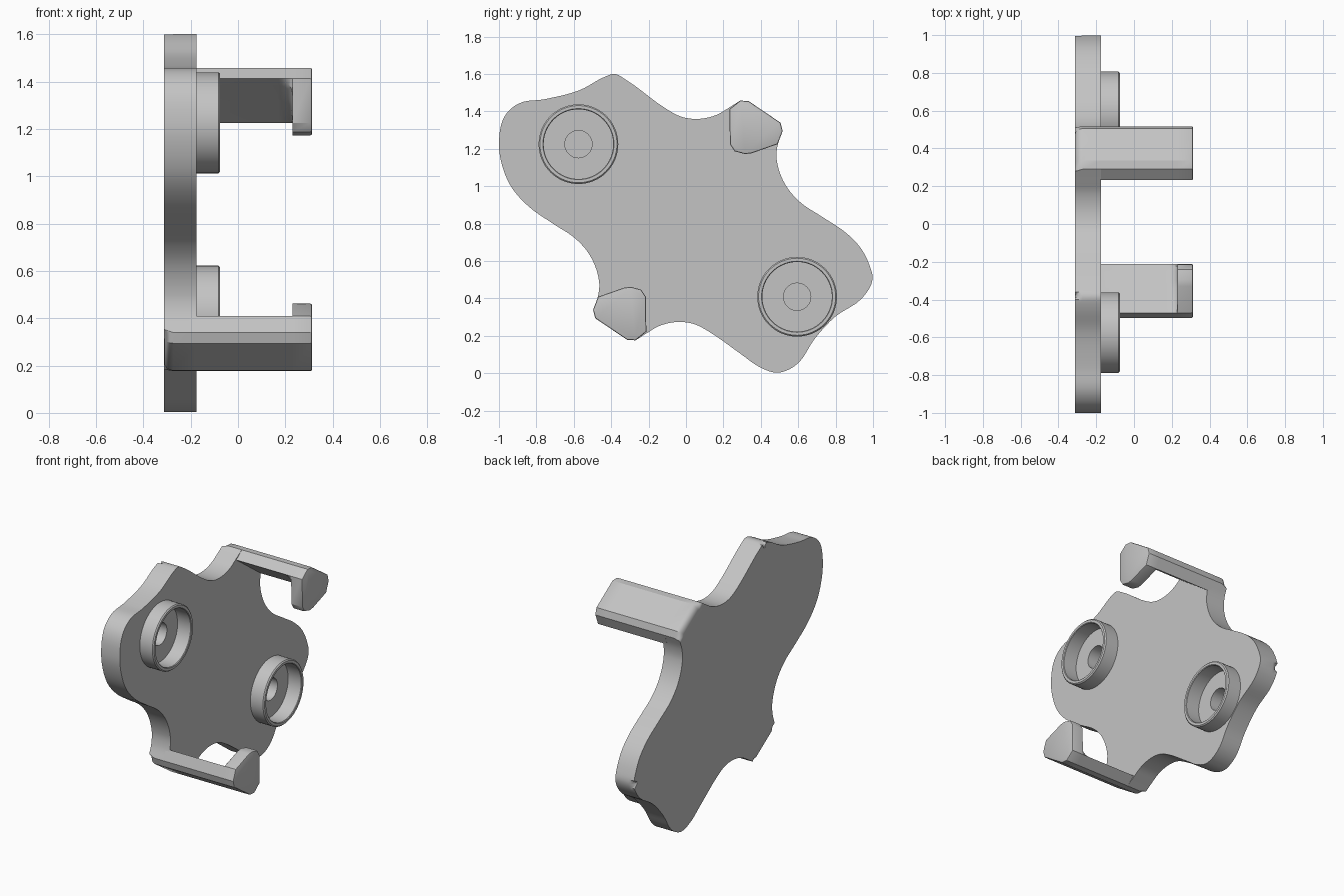
import bpy
import bmesh
import math
from mathutils import Vector, geometry

cube = bpy.data.objects.get("Cube")
if cube:
    bpy.data.objects.remove(cube)

BACK, FACE, TIP = -0.313, -0.175, 0.313   # plate back, plate face, hook end
CENTRE = Vector((0.01, 0.817))            # half-turn centre in the (y, z) plane

grey = bpy.data.materials.new("plain grey")
grey.use_nodes = True
grey.diffuse_color = (0.55, 0.55, 0.55, 1)
grey.node_tree.nodes["Principled BSDF"].inputs["Base Color"].default_value = grey.diffuse_color


def finish(bm, name):
    """Turn a bmesh into a shaded object."""
    bmesh.ops.recalc_face_normals(bm, faces=bm.faces)
    mesh = bpy.data.meshes.new(name)
    bm.to_mesh(mesh)
    bm.free()
    mesh.materials.append(grey)
    obj = bpy.data.objects.new(name, mesh)
    bpy.context.collection.objects.link(obj)
    return obj


def shade(obj):
    bpy.ops.object.select_all(action='DESELECT')
    obj.select_set(True)
    bpy.context.view_layer.objects.active = obj
    bpy.ops.object.shade_smooth_by_angle(angle=math.radians(30))


def vectors(pairs):
    return [Vector(p) for p in pairs]


def half_turn(points):
    return [2 * CENTRE - p for p in points]


def loft(sections, close=False):
    """Join equal (x, points) sections into a closed skin."""
    bm = bmesh.new()
    rings = [[bm.verts.new((x, p.x, p.y)) for p in pts] for x, pts in sections]
    pairs = list(zip(rings, rings[1:]))
    for a, b in pairs:
        for i in range(len(a)):
            j = (i + 1) % len(a)
            bm.faces.new((a[i], a[j], b[j], b[i]))
    caps = [bm.faces.new(rings[0]), bm.faces.new(rings[-1])]
    return bm, caps


def round_rim(bm, cap, size, steps):
    bmesh.ops.bevel(bm, geom=list(cap.edges), offset=size, segments=steps,
                    profile=0.5, affect='EDGES', clamp_overlap=False)


def smooth_outline(points, corners, steps=5):
    """Closed smooth line through the points, kept sharp at the corners."""
    n = len(points)

    def tangent(i, chord):
        if i in corners:
            return chord.normalized()
        before = (points[i] - points[i - 1]).normalized()
        after = (points[(i + 1) % n] - points[i]).normalized()
        return (before + after).normalized()

    line = []
    for i in range(n):
        j = (i + 1) % n
        a, b = points[i], points[j]
        if i in corners and j in corners:
            line.append(a)
            continue
        chord = b - a
        reach = chord.length / 3
        line += geometry.interpolate_bezier(
            a, a + tangent(i, chord) * reach,
            b - tangent(j, chord) * reach, b, steps + 1)[:-1]
    return [Vector(p[:2]) for p in line]


# Outline pieces: the hook side is shared by a half turn, the two lobes differ
hook_corner = vectors([(0.29, 1.458), (0.335, 1.455), (0.505, 1.34), (0.517, 1.295)])
notch = vectors([(-0.1, 1.41), (-0.02, 1.37), (0.07, 1.36), (0.16, 1.38), (0.23, 1.42)])
flank = vectors([(0.49, 1.22), (0.485, 1.14), (0.53, 1.01), (0.61, 0.915), (0.73, 0.835)])
side = notch + hook_corner + flank
low_lobe = vectors([(0.85, 0.755), (0.93, 0.675), (0.98, 0.58), (0.997, 0.5), (0.94, 0.4),
                    (0.795, 0.3), (0.685, 0.18), (0.61, 0.065), (0.55, 0.02),
                    (0.485, 0.003), (0.39, 0.035), (0.3, 0.098)])
high_lobe = vectors([(-0.837, 0.888), (-0.93, 0.99), (-0.98, 1.1), (-1, 1.225),
                     (-0.97, 1.374), (-0.89, 1.444), (-0.757, 1.465), (-0.57, 1.513),
                     (-0.43, 1.587), (-0.38, 1.6), (-0.33, 1.575)])

outline = side + low_lobe + half_turn(side) + high_lobe
first = len(notch)
second = first + len(side) + len(low_lobe)
corners = {k + i for k in (first, second) for i in range(len(hook_corner))}

# Backing plate with a rounded back rim
profile = smooth_outline(outline, corners)
bm, (back_cap, face_cap) = loft([(BACK, profile), (FACE, profile)])
round_rim(bm, back_cap, 0.04, 4)
plate = finish(bm, "backing_plate")

# Ring cups, each with a blind hole at its middle
cups = {"upper": Vector((-0.575, 1.225)), "lower": Vector((0.594, 0.409))}


def circle(centre, radius, count):
    return [centre + radius * Vector((math.cos(t), math.sin(t)))
            for t in (math.tau * i / count for i in range(count))]


for label, centre in cups.items():
    cutter = finish(loft([(FACE - 0.09, circle(centre, 0.073, 32)),
                          (FACE + 0.05, circle(centre, 0.073, 32))])[0], label + "_hole_cutter")
    cutter.hide_render = True
    bpy.context.view_layer.objects.active = plate
    cut = plate.modifiers.new("hole", 'BOOLEAN')
    cut.operation = 'DIFFERENCE'
    cut.solver = 'EXACT'
    cut.object = cutter
    bpy.ops.object.modifier_apply(modifier=cut.name)
    bpy.data.objects.remove(cutter)

    top = FACE + 0.1
    wall = [(FACE - 0.01, 0.213), (top - 0.007, 0.213), (top, 0.206),
            (top, 0.19), (top - 0.004, 0.186), (FACE - 0.01, 0.186)]
    bm, caps = loft([(x, circle(centre, r, 64)) for x, r in wall])
    bmesh.ops.delete(bm, geom=caps, context='FACES_ONLY')
    shade(finish(bm, label + "_ring_cup"))

shade(plate)

# Hook arms: a thin strip that fillets into a deeper end block
inner_start, inner_end = Vector((0.49, 1.225)), Vector((0.232, 1.412))
block = vectors([(0.35, 1.176), (0.315, 1.172), (0.26, 1.187), (0.235, 1.225)])
strip = [inner_start.lerp(inner_end, f) for f in (0.5, 0.65, 0.85, 0.95)]


def arm_section(depth):
    inner = [s.lerp(b, depth) for s, b in zip(strip, block)]
    return [inner_end] + hook_corner + [inner_start] + inner


stations = [(FACE - 0.03, 0)]
for i in range(7):
    turn = math.pi / 2 * i / 6
    stations.append((0.17 + 0.06 * math.sin(turn), 0.3 * (1 - math.cos(turn))))
stations += [(0.231, 1), (TIP, 1)]

for label, place in (("upper", list), ("lower", half_turn)):
    bm, (root, end) = loft([(x, place(arm_section(d))) for x, d in stations])
    round_rim(bm, end, 0.008, 2)
    shade(finish(bm, label + "_hook_arm"))
